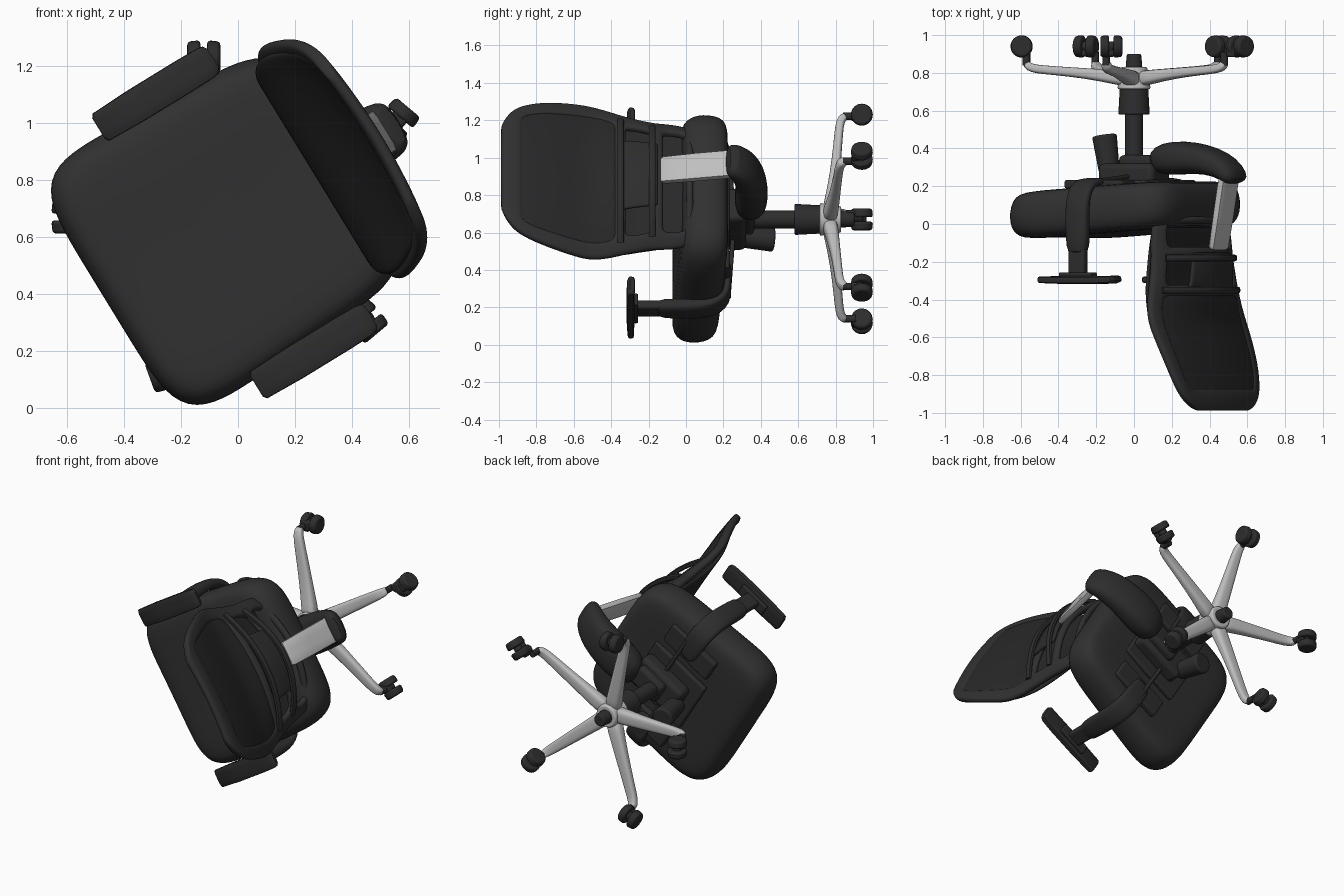
import bpy, bmesh, math
from mathutils import Vector, Matrix

if "Cube" in bpy.data.objects:
    bpy.data.objects.remove(bpy.data.objects["Cube"])

# Chair frame: local x = width, y = backwards, z = up; the whole chair lies tipped over
A = math.radians(31.5)
C, S = math.cos(A), math.sin(A)
M = Matrix(((S, C, 0, 0), (0, 0, -1, 1), (-C, S, 0, 0.67), (0, 0, 0, 1)))


def material(name, r, g, b):
    m = bpy.data.materials.new(name)
    m.diffuse_color = (r, g, b, 1)
    m.use_nodes = True
    m.node_tree.nodes["Principled BSDF"].inputs["Base Color"].default_value = m.diffuse_color
    return m


FABRIC = material("charcoal fabric", 0.030, 0.030, 0.030)
PLASTIC = material("black plastic", 0.026, 0.026, 0.027)
MESH = material("dark mesh", 0.021, 0.021, 0.021)
METAL = material("light grey metal", 0.52, 0.52, 0.52)


def finish(name, bm, mat, bevel=0, sub=0, solid=0, angle=40):
    bmesh.ops.recalc_face_normals(bm, faces=bm.faces)
    me = bpy.data.meshes.new(name)
    bm.to_mesh(me)
    bm.free()
    for p in me.polygons:
        p.use_smooth = True
    me.set_sharp_from_angle(angle=math.radians(angle))
    me.materials.append(mat)
    ob = bpy.data.objects.new(name, me)
    bpy.context.collection.objects.link(ob)
    ob.matrix_world = M
    if solid:
        md = ob.modifiers.new("solid", 'SOLIDIFY')
        md.thickness, md.offset = solid, 0
    if bevel:
        md = ob.modifiers.new("bevel", 'BEVEL')
        md.width, md.segments, md.limit_method = bevel, 3, 'ANGLE'
    if sub:
        md = ob.modifiers.new("subsurf", 'SUBSURF')
        md.levels = md.render_levels = sub
    return ob


def loft(name, rings, mat, **kw):
    bm = bmesh.new()
    vs = [[bm.verts.new(p) for p in r] for r in rings]
    n = len(vs[0])
    for a, b in zip(vs, vs[1:]):
        for i in range(n):
            bm.faces.new((a[i], a[(i + 1) % n], b[(i + 1) % n], b[i]))
    bm.faces.new(vs[0])
    bm.faces.new(vs[-1])
    return finish(name, bm, mat, **kw)


def box(name, c, size, mat, bevel=0.012, turn=0):
    bm = bmesh.new()
    bmesh.ops.create_cube(bm, size=1, matrix=Matrix.Translation(c) @ Matrix.Rotation(turn, 4, 'Z')
                          @ Matrix.Diagonal((*size, 1)))
    return finish(name, bm, mat, bevel=bevel)


def cyl(name, p0, p1, r0, r1, mat, bevel=0.008):
    p0, p1 = Vector(p0), Vector(p1)
    d = p1 - p0
    bm = bmesh.new()
    bmesh.ops.create_cone(bm, cap_ends=True, segments=32, radius1=r0, radius2=r1, depth=d.length,
                          matrix=Matrix.Translation((p0 + p1) / 2) @ d.to_track_quat('Z', 'Y').to_matrix().to_4x4())
    return finish(name, bm, mat, bevel=bevel)


def sweep(name, path, side, mat, n=20, power=3.5, **kw):
    """path of (point, width, thickness); side is the fixed width direction"""
    pts = [Vector(p[0]) for p in path]
    side = Vector(side).normalized()
    rings = []
    for i, (p, w, t) in enumerate(path):
        tan = pts[min(i + 1, len(pts) - 1)] - pts[max(i - 1, 0)]
        nor = tan.cross(side).normalized()
        ring = []
        for k in range(n):
            a = 2 * math.pi * k / n
            ca, sa = math.cos(a), math.sin(a)
            f = (abs(ca) ** power + abs(sa) ** power) ** (-1 / power)
            ring.append(pts[i] + side * (ca * f * w / 2) + nor * (sa * f * t / 2))
        rings.append(ring)
    return loft(name, rings, mat, **kw)


# Seat cushion: stacked rounded-square rings, wider and higher at the front
def seat_ring(scale, h, n=64):
    out = []
    for k in range(n):
        a = 2 * math.pi * k / n
        ca, sa = math.cos(a), math.sin(a)
        f = scale * (abs(ca) ** 6 + abs(sa) ** 6) ** (-1 / 6)
        x, y = ca * f, sa * f
        dish = 0.012 * (1 - x * x) if h > 1.0 else 0
        out.append((0.01 + x * (0.498 - 0.025 * y), -0.05 + 0.5 * y, h - 0.035 * y - dish))
    return out


loft("seat", [seat_ring(s, h) for s, h in (
    (0.5, 0.80), (0.8, 0.80), (0.92, 0.812), (0.975, 0.845), (1, 0.91), (0.995, 0.965), (0.97, 1.01),
    (0.92, 1.042), (0.82, 1.058), (0.5, 1.06), (0.15, 1.06))], FABRIC, sub=1, angle=80)

# Backrest rows: height, half width, depth at the edges, extra depth at the middle
REAR = [(0.96, .33, .335, .12), (1.0, .375, .33, .13), (1.12, .39, .335, .14), (1.18, .39, .34, .14),
        (1.32, .425, .35, .12), (1.39, .45, .355, .09), (1.5, .48, .372, .07), (1.6, .475, .415, .055),
        (1.75, .45, .475, .045), (1.87, .41, .51, .035), (1.94, .36, .53, .028), (1.99, .26, .538, .022)]
FRONT = [(0.98, .34, .325, 0), (1.12, .375, .32, 0), (1.25, .39, .315, 0), (1.36, .42, .322, 0),
         (1.5, .445, .352, .025), (1.6, .44, .398, .04), (1.75, .41, .465, .04), (1.87, .37, .502, .035),
         (1.93, .33, .52, .03)]


def back_at(u, h, rows=REAR):
    for a, b in zip(rows, rows[1:]):
        if h <= b[0]:
            break
    t = (h - a[0]) / (b[0] - a[0])
    w, y, k = (a[i] + (b[i] - a[i]) * t for i in (1, 2, 3))
    return Vector((0.01 + u * w, y + k * (1 - u * u), h))


def shell(name, heights, us, keep, mat, solid, dy=0, rows=REAR):
    bm = bmesh.new()
    grid = [[bm.verts.new(back_at(u, h, rows) + Vector((0, dy, 0))) for u in us] for h in heights]
    for j in range(len(heights) - 1):
        for i in range(len(us) - 1):
            if keep(abs(us[i] + us[i + 1]) / 2, (heights[j] + heights[j + 1]) / 2):
                bm.faces.new((grid[j][i], grid[j][i + 1], grid[j + 1][i + 1], grid[j + 1][i]))
    bmesh.ops.delete(bm, geom=[v for v in bm.verts if not v.link_faces], context='VERTS')
    return finish(name, bm, mat, solid=solid, sub=2, angle=180)


US = [-1, -0.9, -0.8, -0.72, -0.4, 0, 0.4, 0.72, 0.8, 0.9, 1]
shell("back_frame", [r[0] for r in REAR], US,
      lambda u, h: u > 0.8 or h < 1.0 or 1.12 < h < 1.18 or 1.32 < h < 1.39 or h > 1.9, FABRIC, 0.045)
shell("back_panel", [1.36, 1.5, 1.6, 1.75, 1.87, 1.93], [u * 0.88 for u in US], lambda u, h: True, MESH, 0.02, 0.005)
# Taut front cover, flat at the lumbar while the frame bows away behind it
shell("front_cover", [r[0] for r in FRONT], US, lambda u, h: True, MESH, 0.022, 0, FRONT)
shell("lumbar_pad", [1.15, 1.2, 1.25, 1.3, 1.35], [-0.5, -0.45, -0.2, 0, 0.2, 0.45, 0.5], lambda u, h: True,
      PLASTIC, 0.025, 0.03)
for i, h in enumerate((1.18, 1.35)):
    sweep("lumbar_slat_%d" % i, [(back_at(u / 8, h) + Vector((0, 0.045 * (1 - (u / 8) ** 2) + 0.015, 0)), 0.035, 0.03)
                                 for u in range(-7, 8)], (0, 0, 1), PLASTIC, n=12)

# Spine: grey upright bar in a dark curved carrier running under the seat
sweep("spine_bar", [((0.01, 0.595, 0.70), .16, .045), ((0.01, 0.575, 0.80), .16, .045), ((0.01, 0.55, 0.95), .16, .045),
                    ((0.01, 0.52, 1.12), .155, .04), ((0.01, 0.515, 1.13), .145, .03)], (1, 0, 0), METAL, power=6)
sweep("spine_carrier", [((0.01, 0.13, 0.68), .14, .10), ((0.01, 0.17, 0.66), .2, .16), ((0.01, 0.25, 0.65), .25, .18),
                        ((0.01, 0.36, 0.65), .25, .17), ((0.01, 0.47, 0.665), .24, .15),
                        ((0.01, 0.56, 0.70), .22, .13), ((0.01, 0.62, 0.75), .2, .10), ((0.01, 0.63, 0.78), .17, .06)],
      (1, 0, 0), PLASTIC, power=2.8, sub=1)

# Mechanism under the seat
box("mechanism", (0, 0, 0.735), (0.2, 0.34, 0.11), PLASTIC, 0.03)
box("mechanism_lower", (0, 0.04, 0.67), (0.14, 0.2, 0.07), PLASTIC, 0.025)
box("seat_plate", (0, -0.03, 0.785), (0.36, 0.42, 0.035), PLASTIC)
cyl("tension_knob", (0.01, -0.16, 0.72), (0.01, -0.19, 0.53), 0.055, 0.066, PLASTIC, 0.012)
cyl("lever_rod", (0.1, -0.06, 0.75), (0.40, -0.06, 0.77), 0.012, 0.012, PLASTIC, 0)
box("lever_paddle", (0.39, -0.06, 0.77), (0.11, 0.06, 0.022), PLASTIC, 0.009)
cyl("tilt_rod", (-0.1, 0.02, 0.75), (-0.36, 0.02, 0.77), 0.012, 0.012, PLASTIC, 0)

# Arms, both sides
for sgn, tag in ((1, "right"), (-1, "left")):
    def X(x):
        return 0.01 + sgn * x
    sweep("arm_pad_" + tag, [((X(.53), y, h), w, t) for y, h, w, t in (
        (-.255, 1.295, .085, .02), (-.245, 1.295, .112, .036), (-.1, 1.297, .122, .042), (.1, 1.297, .122, .042),
        (.185, 1.295, .118, .04), (.205, 1.29, .11, .036), (.215, 1.288, .08, .025))], (1, 0, 0), PLASTIC, power=5)
    box("arm_pad_mount_" + tag, (X(.53), -.03, 1.268), (.07, .2, .025), PLASTIC, 0.008)
    box("arm_stem_" + tag, (X(.53), -.03, 1.19), (.05, .10, .16), PLASTIC, 0.015)
    sweep("arm_bracket_" + tag, [((X(x), -.03, h), w, t) for x, h, w, t in (
        (.53, 1.17, .125, .075), (.53, 1.06, .13, .08), (.535, .95, .135, .07), (.53, .88, .135, .06),
        (.505, .82, .135, .05), (.46, .785, .135, .045), (.4, .775, .13, .04), (.24, .775, .13, .04))],
        (0, 1, 0), PLASTIC, sub=1)
    box("arm_clamp_" + tag, (X(.31), -.03, .79), (.14, .36, .045), PLASTIC)

# Gas column
cyl("column_rod", (0, 0, 0.40), (0, 0, 0.68), 0.048, 0.048, PLASTIC)
cyl("column_sleeve", (0, 0, 0.27), (0, 0, 0.42), 0.075, 0.083, PLASTIC)
cyl("base_hub", (0, 0, 0.17), (0, 0, 0.285), 0.07, 0.088, METAL)
cyl("column_foot", (0, 0, 0.10), (0, 0, 0.18), 0.038, 0.045, PLASTIC)

# Five-leg base with twin-wheel casters; offsets and axle angles vary because casters swivel
CASTERS = [(-0.595, 0.0, 90), (-0.12, 0.56, 0), (0.56, 0.34, 50), (0.45, -0.365, 130), (-0.255, -0.545, 20)]


def flat(x, z):
    return Vector((S * x - C * z, C * x + S * z, 0))


for i, (cx, cz, axle) in enumerate(CASTERS):
    ang = math.radians(177 - 72 * i)
    d = flat(math.cos(ang), math.sin(ang))
    side = Vector((-d.y, d.x, 0))
    sweep("leg_%d" % i, [(d * r + Vector((0, 0, h)), w, t) for r, h, w, t in (
        (.03, .235, .1, .085), (.1, .222, .095, .075), (.25, .203, .082, .055), (.42, .188, .07, .046),
        (.52, .18, .062, .046), (.56, .168, .055, .046), (.575, .142, .045, .04))], side, METAL, sub=1)
    c = flat(cx, cz) + Vector((0, 0, 0.06))
    ax = flat(math.cos(math.radians(axle)), math.sin(math.radians(axle)))
    top = d * 0.57
    cyl("caster_stem_%d" % i, (top.x, top.y, 0.09), (top.x, top.y, 0.16), 0.02, 0.02, PLASTIC, 0)
    cyl("caster_axle_%d" % i, c - ax * 0.03, c + ax * 0.03, 0.026, 0.026, PLASTIC, 0)
    mid = (c + top) / 2
    cyl("caster_body_%d" % i, (mid.x, mid.y, 0.055), (mid.x, mid.y, 0.115), 0.034, 0.03, PLASTIC)
    # hood bridging the two wheels
    box("caster_hood_%d" % i, (c.x, c.y, 0.095), (0.1, 0.06, 0.035), PLASTIC, 0.012, math.atan2(ax.y, ax.x))
    for sg in (-1, 1):
        cyl("caster_wheel_%d_%s" % (i, "ab"[sg > 0]), c + ax * sg * 0.012, c + ax * sg * 0.058, 0.06, 0.055,
            PLASTIC, 0.012)
